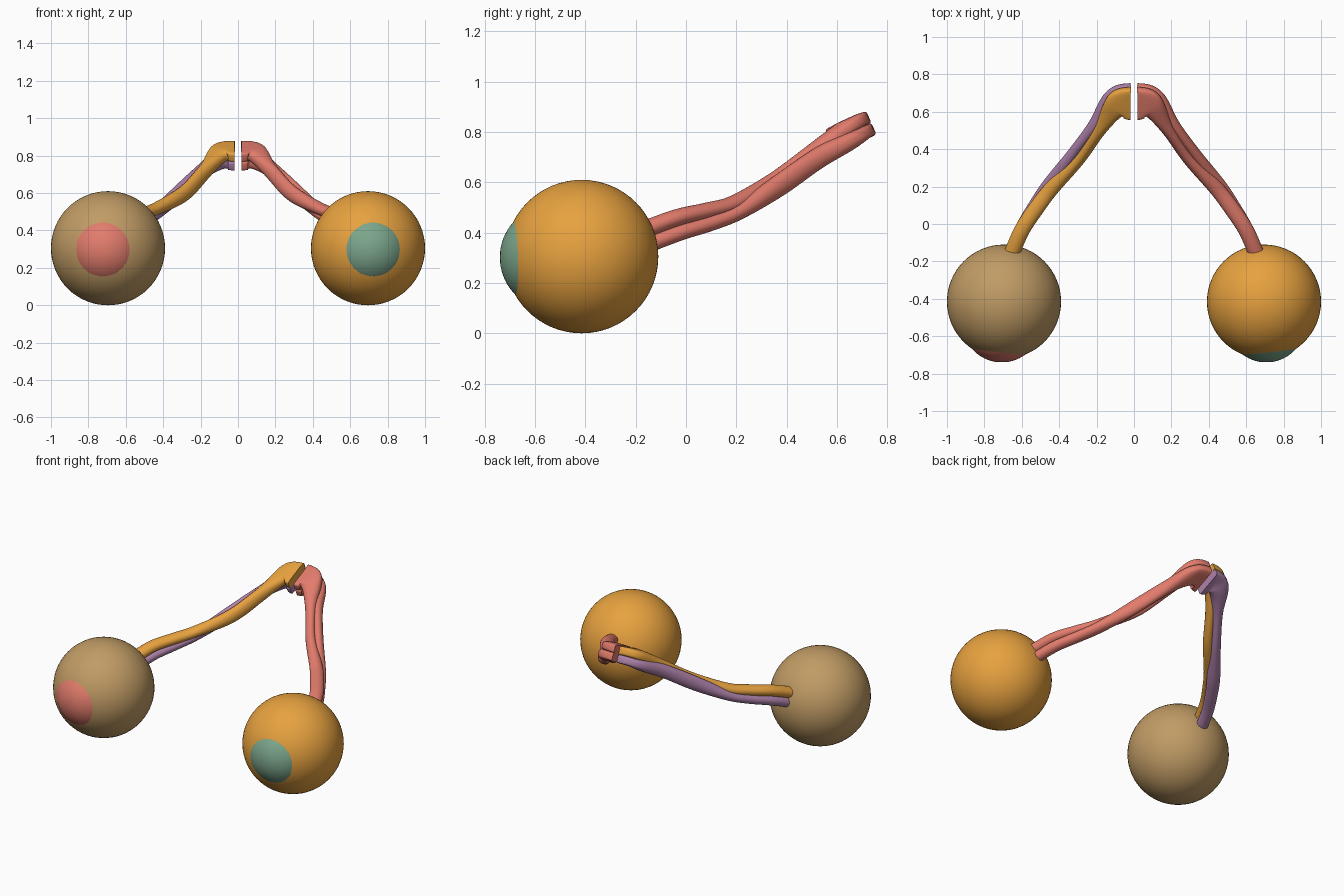
import bpy, bmesh
from math import sin, cos, pi, radians, copysign, acos
from mathutils import Vector

if "Cube" in bpy.data.objects:
    bpy.data.objects.remove(bpy.data.objects["Cube"])


def material(name, rgb):
    m = bpy.data.materials.new(name)
    m.diffuse_color = (*rgb, 1)
    m.use_nodes = True
    m.node_tree.nodes["Principled BSDF"].inputs["Base Color"].default_value = m.diffuse_color
    return m


TAN = material("tan", (0.53, 0.33, 0.13))
ORANGE = material("orange", (0.80, 0.36, 0.05))
RED = material("red", (0.76, 0.20, 0.15))
GREEN = material("green", (0.20, 0.38, 0.26))
PURPLE = material("purple", (0.42, 0.22, 0.40))


def finish(bm, name, mat):
    bmesh.ops.recalc_face_normals(bm, faces=bm.faces)
    me = bpy.data.meshes.new(name)
    bm.to_mesh(me)
    bm.free()
    ob = bpy.data.objects.new(name, me)
    bpy.context.collection.objects.link(ob)
    me.materials.append(mat)
    bpy.ops.object.select_all(action='DESELECT')
    ob.select_set(True)
    bpy.context.view_layer.objects.active = ob
    bpy.ops.object.shade_smooth_by_angle(angle=radians(40))
    return ob


def skin(bm, rings):
    vs = [[bm.verts.new(p) for p in r] for r in rings]
    n = len(vs[0])
    for a, b in zip(vs, vs[1:]):
        for i in range(n):
            bm.faces.new((a[i], a[(i + 1) % n], b[(i + 1) % n], b[i]))
    return vs


def eyeball(name, x, mat):
    bm = bmesh.new()
    bmesh.ops.create_uvsphere(bm, u_segments=64, v_segments=32, radius=0.305)
    bmesh.ops.translate(bm, verts=bm.verts, vec=(x, -0.415, 0.305))
    finish(bm, name, mat)


def cornea(name, x, mat):
    # shallow cap bulging out of the front of the eyeball
    r, yc, n = 0.21, -0.53, 48
    edge = acos(0.128 / r)
    rings = []
    for k in range(1, 11):
        t = edge * k / 10
        rings.append([(x + r * sin(t) * cos(2 * pi * i / n), yc - r * cos(t),
                       0.302 + r * sin(t) * sin(2 * pi * i / n)) for i in range(n)])
    bm = bmesh.new()
    vs = skin(bm, rings)
    bm.faces.new(vs[0])
    finish(bm, name, mat)


# shared centreline of both strands, from eyeball to crossing (right side)
PATH = [(.655, -.16, .382), (.60, -.03, .43), (.525, .09, .462), (.445, .20, .50),
        (.31, .36, .592), (.20, .51, .70), (.122, .622, .775), (.075, .655, .80), (.02, .655, .80)]
# strand sections: side offset, up offset, half width, half height, roll, roundness
UPPER = [(0, .03, .042, .035, 0, 1), (-.002, .03, .042, .034, 0, 1), (-.006, .025, .042, .033, 0, 1),
         (-.010, .016, .040, .033, 0, 1), (-.022, .002, .032, .043, 0, 1), (-.018, .006, .034, .042, 0, .95),
         (-.014, .020, .058, .036, 14, .8), (-.011, .024, .080, .029, 24, .5), (-.010, .023, .090, .027, 24, .25)]
LOWER = [(0, -.03, .037, .033, 0, 1), (.002, -.03, .037, .032, 0, 1), (.006, -.024, .038, .032, 0, 1),
         (.010, -.016, .040, .033, 0, 1), (.022, -.002, .032, .044, 0, 1), (.020, -.006, .034, .042, 0, .95),
         (.016, -.018, .058, .038, 14, .8), (.011, -.024, .080, .029, 24, .5), (.010, -.023, .090, .027, 24, .25)]


def spline(rows, steps):
    out = []
    for i in range(len(rows) - 1):
        p1, p2 = rows[i], rows[i + 1]
        p0 = rows[i - 1] if i else p1
        p3 = rows[i + 2] if i + 2 < len(rows) else p2
        for k in range(steps):
            t = k / steps
            out.append([b + .5 * t * (c - a + t * (2 * a - 5 * b + 4 * c - d + t * (3 * (b - c) + d - a)))
                        for a, b, c, d in zip(p0, p1, p2, p3)])
    out.append(list(rows[-1]))
    return out


def strand(name, sections, sign, mat, n=28):
    rows = spline([p + s for p, s in zip(PATH, sections)], 6)
    pts = [Vector(r[:3]) for r in rows]
    rings = []
    for i, (p, row) in enumerate(zip(pts, rows)):
        tan = (pts[min(i + 1, len(pts) - 1)] - pts[max(i - 1, 0)]).normalized()
        if i == len(pts) - 1:
            tan = Vector((-1, 0, 0))
        side = tan.cross(Vector((0, 0, 1))).normalized()
        up = side.cross(tan)
        so, uo, w, h, roll, e = row[3:]
        c, s = cos(radians(roll)), sin(radians(roll))
        ring = []
        for k in range(n):
            a = 2 * pi * (k + .5) / n
            u = w * copysign(abs(cos(a)) ** e, cos(a))
            v = h * copysign(abs(sin(a)) ** e, sin(a))
            q = p + side * (so + u * c - v * s) + up * (uo + u * s + v * c)
            ring.append((q.x * sign, q.y, q.z))
        rings.append(ring)
    bm = bmesh.new()
    vs = skin(bm, rings)
    bm.faces.new(vs[0])
    bm.faces.new(vs[-1])
    finish(bm, name, mat)


for label, sign, ball, front, up_mat, low_mat in (
        ("left", -1, TAN, RED, ORANGE, PURPLE), ("right", 1, ORANGE, GREEN, RED, RED)):
    eyeball(label + "_eyeball", sign * 0.695, ball)
    cornea(label + "_cornea", sign * 0.707, front)
    strand(label + "_nerve_upper", UPPER, sign, up_mat)
    strand(label + "_nerve_lower", LOWER, sign, low_mat)
